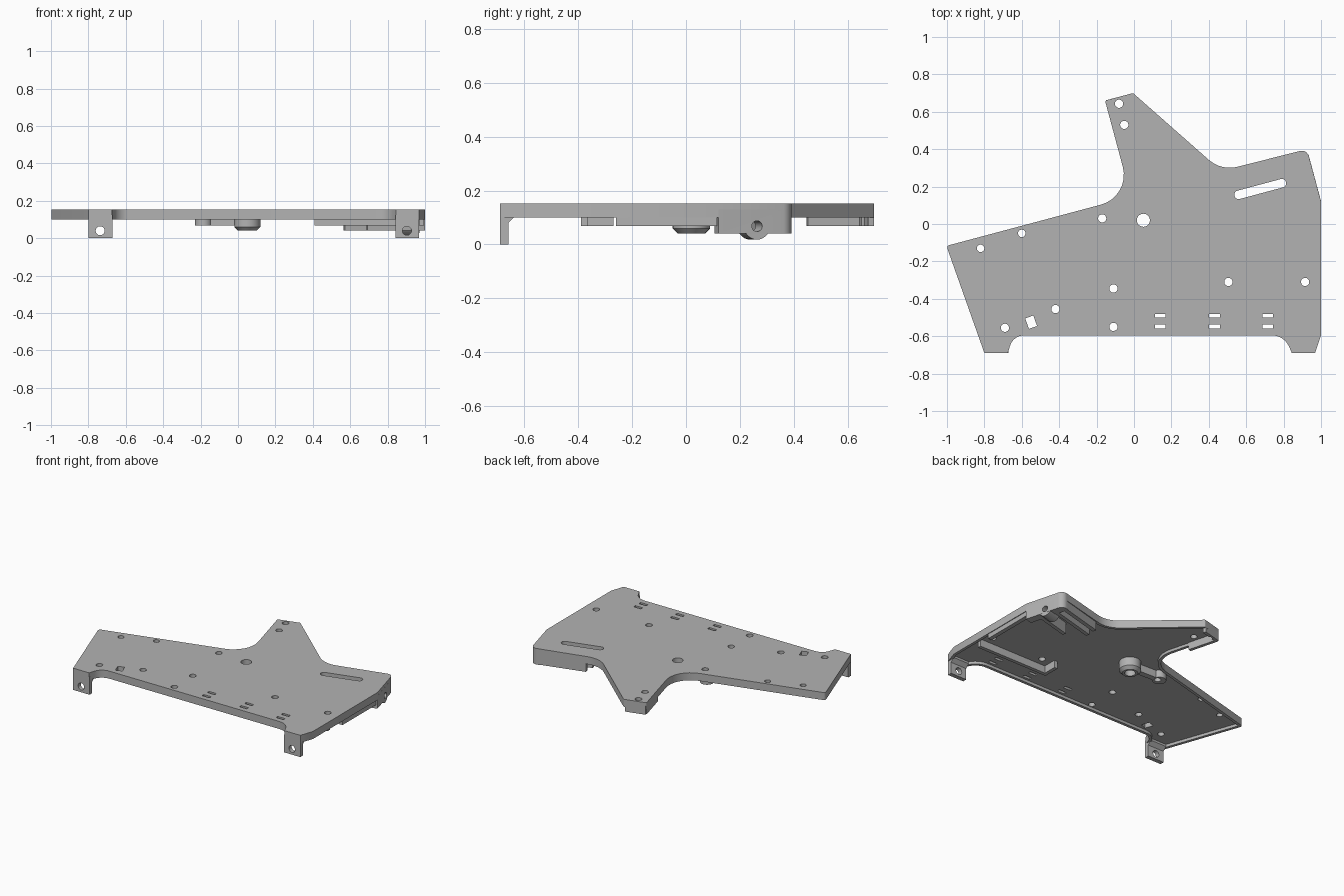
import bpy, bmesh, math
from mathutils import Matrix, Vector

if "Cube" in bpy.data.objects:
    bpy.data.objects.remove(bpy.data.objects["Cube"], do_unlink=True)

grey = bpy.data.materials.new("plain_grey")
grey.use_nodes = True
grey.diffuse_color = (0.45, 0.45, 0.45, 1)
grey.node_tree.nodes["Principled BSDF"].inputs["Base Color"].default_value = (0.45, 0.45, 0.45, 1)

TOP, LOW, UNDER, RAIL, DEEP = 0.153, 0.1, 0.12, 0.068, 0.04
CYCLE = Matrix(((0, 0, 1, 0), (1, 0, 0, 0), (0, 1, 0, 0), (0, 0, 0, 1)))   # profile in YZ, extruded in X
TILT = Matrix.Translation((0.675, 0.187, 0)) @ Matrix.Rotation(math.radians(15), 4, 'Z')
FLAT = Matrix.Identity(4)


def prism(bm, pts, lo, hi, m=FLAT, taper=None):
    """Extrude a counter-clockwise profile from lo to hi."""
    low = taper or pts
    a = [bm.verts.new(m @ Vector((p[0], p[1], lo))) for p in low]
    b = [bm.verts.new(m @ Vector((p[0], p[1], hi))) for p in pts]
    bm.faces.new(a[::-1])
    bm.faces.new(b)
    for i in range(len(a)):
        j = (i + 1) % len(a)
        bm.faces.new((a[i], a[j], b[j], b[i]))


def circle(x, y, r, n=28):
    return [(x + r * math.cos(math.tau * i / n), y + r * math.sin(math.tau * i / n)) for i in range(n)]


def rect(x0, x1, y0, y1):
    return [(x0, y0), (x1, y0), (x1, y1), (x0, y1)]


def bar(p, q, w):
    """Rectangle of width w around the line p-q."""
    p, q = Vector(p), Vector(q)
    d = (q - p).normalized() * w / 2
    n = Vector((-d.y, d.x))
    return [p - n, q - n, q + n, p + n]


def rounded(corners, inset=0.0):
    """Counter-clockwise outline with filleted corners, optionally inset."""
    out, n = [], len(corners)
    for i, (x, y, r) in enumerate(corners):
        c = Vector((x, y))
        d0 = (c - Vector(corners[i - 1][:2])).normalized()
        d1 = (Vector(corners[(i + 1) % n][:2]) - c).normalized()
        n0, n1 = Vector((-d0.y, d0.x)), Vector((-d1.y, d1.x))
        mid = (n0 + n1) / (1 + n0.dot(n1))
        c = c + mid * inset
        side = 1 if d0.cross(d1) > 0 else -1
        r = max(r - side * inset, 0) if r else 0
        if r < 0.004:
            out.append(c)
            continue
        centre = c + mid * side * r
        turn = d0.angle_signed(d1) * -1
        for k in range(9):
            out.append(centre + Matrix.Rotation(turn * k / 8, 2) @ (n0 * -side * r))
    return out


def make(name, bm):
    bmesh.ops.recalc_face_normals(bm, faces=bm.faces)
    me = bpy.data.meshes.new(name)
    bm.to_mesh(me)
    bm.free()
    ob = bpy.data.objects.new(name, me)
    bpy.context.collection.objects.link(ob)
    me.materials.append(grey)
    return ob


def part(name, *solids):
    bm = bmesh.new()
    for s in solids:
        prism(bm, *s)
    return make(name, bm)


# Plate outline: x, y, corner radius
outline = [(-0.8, -0.69, 0), (-0.675, -0.69, 0), (-0.645, -0.595, 0.08), (0.8, -0.595, 0.1),
           (0.845, -0.69, 0), (0.968, -0.69, 0), (1, -0.595, 0), (1, 0.12, 0),
           (0.925, 0.4, 0.04), (0.467, 0.284, 0.17), (-0.005, 0.7, 0.01), (-0.155, 0.66, 0.01),
           (-0.017, 0.146, 0.165), (-1.003, -0.117, 0.015)]
plate = part("base_plate", (rounded(outline), LOW, TOP))
pocket = part("pocket_cutter", (rounded(outline, 0.02), LOW - 0.05, UNDER))

# Holes and slots through everything
holes = [(0.05, 0.02, 0.035), (-0.17, 0.03, 0.022), (-0.82, -0.13, 0.02), (-0.6, -0.05, 0.02),
         (-0.69, -0.555, 0.022), (-0.42, -0.455, 0.022), (-0.11, -0.345, 0.022), (-0.11, -0.55, 0.022),
         (0.505, -0.31, 0.022), (0.915, -0.31, 0.022), (-0.08, 0.643, 0.022), (-0.052, 0.53, 0.022)]
cuts = [(circle(*h), -0.1, 0.3) for h in holes]
for x in (0.14, 0.43, 0.715):
    for y in (-0.49, -0.548):
        cuts.append((rect(x - 0.029, x + 0.029, y - 0.01, y + 0.01), -0.1, 0.3))
cuts.append((bar((-0.54, -0.553), (-0.56, -0.497), 0.046), -0.1, 0.3))
slot = [(s * (0.12 + 0.023 * math.cos(t)), s * 0.023 * math.sin(t))
        for s in (1, -1) for t in [math.pi * (k / 10 - 0.5) for k in range(11)]]
cuts.append((slot, -0.1, 0.3, TILT))
for x in (-0.737, 0.903):
    cuts.append((circle(x, 0.04, 0.024), 0.6, 0.75, Matrix.Rotation(math.pi / 2, 4, 'X')))
cuts.append((circle(0, 0.068, 0.02), 0.17, 0.4, TILT @ CYCLE))
cutter = part("hole_cutter", *cuts)

# Front legs with a chamfer under the plate
leg = [(-0.69, 0), (-0.66, 0), (-0.66, 0.08), (-0.635, 0.105), (-0.635, 0.125), (-0.69, 0.125)]
parts = [plate,
         part("right_front_leg", (leg, -0.8, -0.672, CYCLE)),
         part("left_front_leg", (leg, 0.842, 0.968, CYCLE))]

# Central bearing boss and its arm
ring = circle(0.05, 0.02, 0.07)
parts.append(part("bearing_boss", (ring, 0.06, 0.13), (ring, DEEP, 0.06, FLAT, circle(0.05, 0.02, 0.05))))
parts.append(part("boss_arm", (bar((-0.2, 0.03), (-0.01, 0.022), 0.04), RAIL, 0.13)))
parts.append(part("arm_end", (circle(-0.185, 0.03, 0.045), RAIL, 0.13)))

# Rails under the left bay
parts.append(part("bay_front_rail", (rect(0.41, 0.97, -0.39, -0.365), RAIL, 0.13)))
parts.append(part("bay_end_rail", (rect(0.41, 0.435, -0.365, -0.27), RAIL, 0.13)))
parts.append(part("bay_side_rail", (rect(0.965, 0.995, -0.26, 0.115), RAIL, 0.13)))

# Rails under the back arm
parts.append(part("back_arm_rail", (bar((-0.085, 0.45), (-0.14, 0.655), 0.022), RAIL, 0.13)))
parts.append(part("back_arm_tip", (bar((-0.147, 0.651), (-0.01, 0.687), 0.022), RAIL, 0.13)))

# Tensioner housing around the long slot
end = [(0.24, -0.149, 0), (0.297, -0.149, 0), (0.297, 0.141, 0.04), (0.24, 0.141, 0)]
parts.append(part("tensioner_end_wall", (rounded(end), DEEP, 0.13, TILT)))
parts.append(part("tensioner_back_wall", (rect(-0.075, 0.25, 0.11, 0.138), DEEP, 0.13, TILT)))
parts.append(part("tensioner_guide_back", (rect(-0.095, 0.25, 0.045, 0.07), DEEP, 0.13, TILT)))
parts.append(part("tensioner_guide_front", (rect(0, 0.25, -0.07, -0.045), DEEP, 0.13, TILT)))
parts.append(part("screw_boss", (circle(0, 0.068, 0.05), 0.2, 0.296, TILT @ CYCLE)))

# Cut the pocket and the holes, then shade
for ob in parts:
    for tool in ([pocket, cutter] if ob is plate else [cutter]):
        mod = ob.modifiers.new("cut", 'BOOLEAN')
        mod.operation, mod.solver, mod.object = 'DIFFERENCE', 'EXACT', tool
        mod.use_self = ob.name == "bearing_boss"
deps = bpy.context.evaluated_depsgraph_get()
baked = [bpy.data.meshes.new_from_object(ob.evaluated_get(deps)) for ob in parts]
for ob, me in zip(parts, baked):
    ob.modifiers.clear()
    ob.data = me
for tool in (pocket, cutter):
    bpy.data.objects.remove(tool, do_unlink=True)
bpy.ops.object.select_all(action='DESELECT')
for ob in parts:
    ob.select_set(True)
bpy.context.view_layer.objects.active = plate
bpy.ops.object.shade_smooth_by_angle(angle=math.radians(30))
